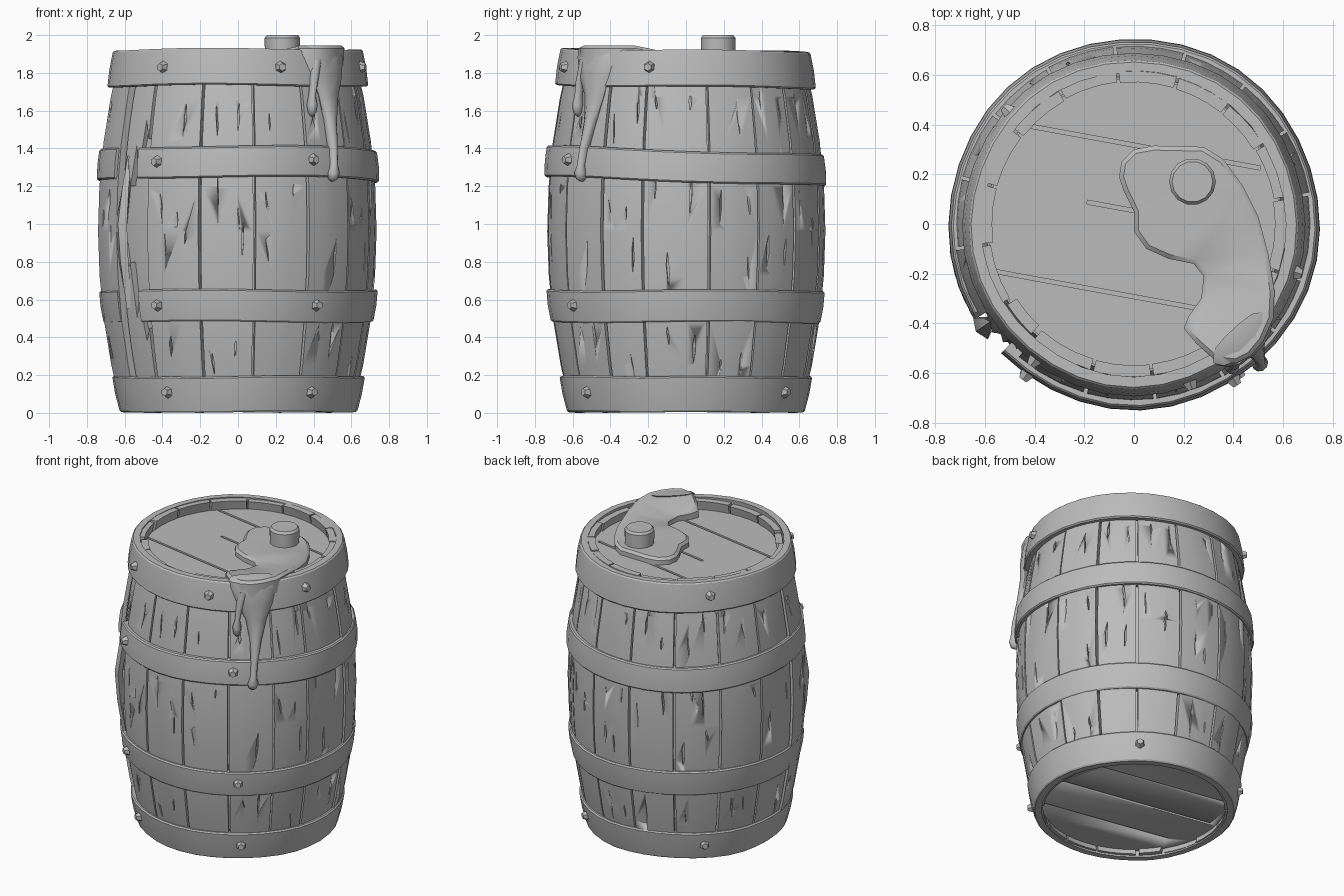
import bpy, bmesh, math, random
from mathutils import Matrix, Vector

random.seed(4)
if "Cube" in bpy.data.objects:
    bpy.data.objects.remove(bpy.data.objects["Cube"], do_unlink=True)

TAU = math.tau
GREY = (0.5, 0.5, 0.5, 1)
mat = bpy.data.materials.new("plain grey")
mat.use_nodes = True
mat.diffuse_color = GREY
mat.node_tree.nodes["Principled BSDF"].inputs["Base Color"].default_value = GREY


def at(phi, r, z):
    """Point around the barrel; phi = 0 is the front, growing to +x."""
    return Vector((r * math.sin(phi), -r * math.cos(phi), z))


def belly(z):
    return 0.737 - 0.125 * ((z - 0.97) / 0.95) ** 2


def steps(a, b, n):
    return [a + (b - a) * i / n for i in range(n + 1)]


def loft(bm, rings, closed=False):
    """Skin a row of equal rings; cap the ends unless closed."""
    rows = [[bm.verts.new(p) for p in ring] for ring in rings]
    n = len(rows[0])
    pairs = list(zip(rows, rows[1:])) + ([(rows[-1], rows[0])] if closed else [])
    for a, b in pairs:
        for i in range(n):
            bm.faces.new((a[i], a[(i + 1) % n], b[(i + 1) % n], b[i]))
    if not closed:
        bm.faces.new(rows[0])
        bm.faces.new(rows[-1])


def finish(name, bm, angle=30):
    bmesh.ops.recalc_face_normals(bm, faces=bm.faces)
    mesh = bpy.data.meshes.new(name)
    bm.to_mesh(mesh)
    bm.free()
    mesh.materials.append(mat)
    obj = bpy.data.objects.new(name, mesh)
    bpy.context.collection.objects.link(obj)
    bpy.ops.object.select_all(action='DESELECT')
    obj.select_set(True)
    bpy.context.view_layer.objects.active = obj
    bpy.ops.object.shade_smooth_by_angle(angle=math.radians(angle))
    return obj


def carve(obj, cutter):
    mod = obj.modifiers.new("carve", 'BOOLEAN')
    mod.operation, mod.solver, mod.object = 'DIFFERENCE', 'EXACT', cutter
    bpy.context.view_layer.objects.active = obj
    bpy.ops.object.modifier_apply(modifier=mod.name)
    bpy.data.objects.remove(cutter, do_unlink=True)


def stave_ring(phi, z0, z1, push=0.0, rows=8):
    zs = steps(z0, z1, rows)
    return ([at(phi, belly(z) + push, z) for z in zs]
            + [at(phi, belly(z) + push - 0.045, z) for z in reversed(zs)])


# Staves, one of them snapped behind the broken hoops
seams = [-0.28, 0.12, 0.53, 0.92, 1.25, 1.74, 2.12, 2.47, 2.85, 3.25, 3.65,
         4.05, 4.45, 4.85, 5.26, 5.56, 6.0]
BROKEN = 14
wood, cracks = bmesh.new(), bmesh.new()
for k, (a, b) in enumerate(zip(seams, seams[1:])):
    a, b = a + 0.009, b - 0.009
    if k == BROKEN:
        continue
    push = 0.012 if k == BROKEN - 1 else random.uniform(-0.004, 0.004)
    top = 1.912 + random.uniform(-0.008, 0.004)
    loft(wood, [stave_ring(p, 0.015, top, push) for p in steps(a, b, 3)])
    # thin splits in the grain
    for j, (lo, hi) in enumerate([(0.25, 0.42), (0.74, 0.96), (1.0, 1.2), (1.5, 1.66)]):
        for side in (0.27, 0.72):
            if random.random() < 0.3:
                continue
            c = a + (b - a) * (side + random.uniform(-0.12, 0.12))
            z, h = random.uniform(lo, hi), random.uniform(0.03, 0.1)
            w, lean = random.uniform(0.004, 0.013), random.uniform(-0.01, 0.01)
            rim = [(c + lean, z - h), (c + w, z - h * 0.2), (c - lean, z + h), (c - w, z + h * 0.3)]
            loft(cracks, [[at(p, belly(q) + d, q) for p, q in rim] for d in (-0.022, 0.05)])
staves = finish("staves", wood)
carve(staves, finish("crack_cutter", cracks))

# Jagged remains of the snapped stave
a, b = seams[BROKEN] + 0.02, seams[BROKEN + 1] - 0.03
edge = steps(a, b, 6)
bm = bmesh.new()
jag = [1.0, 1.32, 1.2, 1.42, 1.28, 1.55, 1.45]
loft(bm, [stave_ring(p, z, 1.9, -0.014) for p, z in zip(edge, jag)])
finish("snapped_stave_top", bm)
bm = bmesh.new()
jag = [0.9, 0.72, 0.8, 0.5, 0.62, 0.38, 0.45]
loft(bm, [stave_ring(p, 0.015, z, -0.014) for p, z in zip(edge, jag)])
finish("snapped_stave_bottom", bm)
# loose splinter leaning out of the break
bm = bmesh.new()
loft(bm, [[at(a + 0.03 + s * w, belly(z) + out + d, z) for s, d in ((-1, 0), (0, 0.02), (1, 0), (0, -0.03))]
          for z, w, out in ((0.55, 0.03, -0.02), (0.8, 0.06, 0.0), (1.0, 0.07, 0.012),
                            (1.2, 0.04, -0.01), (1.36, 0.01, -0.03))])
finish("loose_splinter", bm)

# Dark inner wall behind the seams
bm = bmesh.new()
loft(bm, [[at(p, belly(z) - d, z) for z, d in
           ((0.06, 0.04), (0.5, 0.04), (1.0, 0.04), (1.4, 0.04), (1.82, 0.04), (1.82, 0.07), (1.0, 0.07), (0.06, 0.07))]
          for p in steps(0, TAU, 32)[:-1]], True)
finish("inner_wall", bm)


# Lid and base, scored between their boards
def head(name, z0, z1, cut_z, slits):
    bm = bmesh.new()
    loft(bm, [[at(p, 0.59, z) for p in steps(0, TAU, 32)[:-1]] for z in (z0, z1)])
    obj = finish(name, bm)
    cut = bmesh.new()
    for x, y, length in slits:
        m = (Matrix.Translation((x, y, cut_z)) @ Matrix.Rotation(-0.18, 4, 'Z')
             @ Matrix.Diagonal((length, 0.016, 0.05, 1)))
        bmesh.ops.create_cube(cut, size=1, matrix=m)
    carve(obj, finish("slit_cutter", cut))


head("lid", 1.79, 1.85, 1.85, [(0.04, 0.31, 0.95), (-0.09, 0.07, 0.2), (-0.15, -0.265, 0.83)])
head("base", 0.05, 0.11, 0.05, [(0, 0.3, 0.9), (0, 0.02, 1.05), (0, -0.28, 0.9)])


# Hoops
def hoop(name, z0, z1, r0, r1, tilt, p0=0.0, p1=TAU, closed=True):
    c = 0.008
    rings = []
    phis = steps(p0, p1, 36)
    for p in phis[:-1] if closed else phis:
        dz = tilt * math.cos(p) + 0.005 * math.sin(3 * p + z0 * 5)
        if z0 < 0.1:
            dz = abs(dz)
        dr = 0.003 * math.sin(5 * p + z1)
        rings.append([at(p, r + dr, z + dz) for r, z in (
            (r0 - 0.05, z0), (r0 - c, z0), (r0, z0 + c), ((r0 + r1) / 2 + 0.004, (z0 + z1) / 2),
            (r1, z1 - c), (r1 - c, z1), (r1 - 0.05, z1))])
    bm = bmesh.new()
    loft(bm, rings, closed)
    finish(name, bm)


hoop("top_hoop", 1.725, 1.92, 0.69, 0.662, 0.008)
hoop("upper_hoop", 1.225, 1.39, 0.747, 0.735, 0.025, -0.8, TAU - 1.06, False)
hoop("lower_hoop", 0.48, 0.65, 0.715, 0.737, 0.002, -0.8, TAU - 1.04, False)
hoop("bottom_hoop", 0.0, 0.19, 0.63, 0.668, 0.004)

# Rivets: angle, radius, height
bm = bmesh.new()
for phi, r, z in ((-0.63, 0.68, 1.83), (0.34, 0.68, 1.83), (1.28, 0.68, 1.83), (3.98, 0.68, 1.83),
                  (-0.62, 0.745, 1.33), (0.57, 0.745, 1.34), (-0.63, 0.73, 0.57), (0.61, 0.73, 0.57),
                  (-0.61, 0.655, 0.11), (0.64, 0.655, 0.11), (2.5, 0.655, 0.11), (3.93, 0.655, 0.11)):
    out = at(phi, 1, 0)
    m = Matrix.Translation(at(phi, r + 0.008, z)) @ out.to_track_quat('Z', 'Y').to_matrix().to_4x4()
    bmesh.ops.create_cone(bm, cap_ends=True, segments=6, radius1=0.034, radius2=0.02, depth=0.034, matrix=m)
finish("rivets", bm)

# Syrup pool on the lid, rising to pass over the rim
outline = [(-0.05, 0.25), (0, 0.3), (0.08, 0.315), (0.28, 0.31), (0.36, 0.26), (0.44, 0.15), (0.5, 0.03),
           (0.54, -0.12), (0.565, -0.27), (0.56, -0.38), (0.52, -0.47), (0.47, -0.53), (0.41, -0.56),
           (0.33, -0.55), (0.25, -0.48), (0.2, -0.42), (0.22, -0.37), (0.27, -0.3), (0.28, -0.21),
           (0.24, -0.16), (0.14, -0.14), (0.05, -0.1), (0, -0.03), (0, 0.05), (-0.04, 0.13), (-0.06, 0.19)]
bm = bmesh.new()
loft(bm, [[Vector((x, y, z)) for x, y in outline] for z in (1.84, 1.88)])
bm.faces.ensure_lookup_table()
cap = max(bm.faces, key=lambda f: f.calc_center_median().z)
bm.normal_update()
bmesh.ops.recalc_face_normals(bm, faces=bm.faces)
bmesh.ops.inset_region(bm, faces=[cap], thickness=0.018, depth=0.015)
for v in bm.verts:
    if v.co.z > 1.86:
        lip = (v.co.x - v.co.y) * 0.707
        v.co.z += 0.05 * min(1, max(0, (lip - 0.38) / 0.2))
bmesh.ops.triangulate(bm, faces=[f for f in bm.faces if len(f.verts) > 4])
finish("syrup_pool", bm, 40)


# Syrup drips: height, angle, half width, radius, thickness
def drip(name, rows):
    bm = bmesh.new()
    loft(bm, [[at(c + w * math.cos(t), r + d * math.sin(t), z) for t in steps(0, TAU, 10)[:-1]]
              for z, c, w, r, d in rows])
    finish(name, bm, 50)


drip("long_drip", [(1.945, 0.75, 0.21, 0.62, 0.04), (1.93, 0.75, 0.23, 0.645, 0.05),
                   (1.88, 0.76, 0.21, 0.67, 0.035), (1.78, 0.77, 0.16, 0.685, 0.03),
                   (1.68, 0.78, 0.1, 0.68, 0.035), (1.55, 0.77, 0.055, 0.7, 0.035),
                   (1.4, 0.75, 0.03, 0.735, 0.032), (1.31, 0.74, 0.028, 0.752, 0.025),
                   (1.27, 0.735, 0.045, 0.755, 0.032), (1.24, 0.735, 0.035, 0.75, 0.028),
                   (1.225, 0.735, 0.01, 0.745, 0.01)])
drip("short_drip", [(1.87, 0.66, 0.05, 0.675, 0.03), (1.75, 0.62, 0.03, 0.69, 0.025),
                    (1.68, 0.605, 0.024, 0.69, 0.025), (1.63, 0.6, 0.04, 0.695, 0.033),
                    (1.59, 0.6, 0.03, 0.695, 0.025), (1.57, 0.6, 0.008, 0.69, 0.008)])

# Bung standing in the pool
bm = bmesh.new()
loft(bm, [[Vector((0.235 + r * math.cos(t), 0.17 + r * math.sin(t), z)) for t in steps(0, TAU, 14)[:-1]]
          for z, r in ((1.84, 0.092), (1.985, 0.094), (2.0, 0.082))])
finish("bung", bm)
